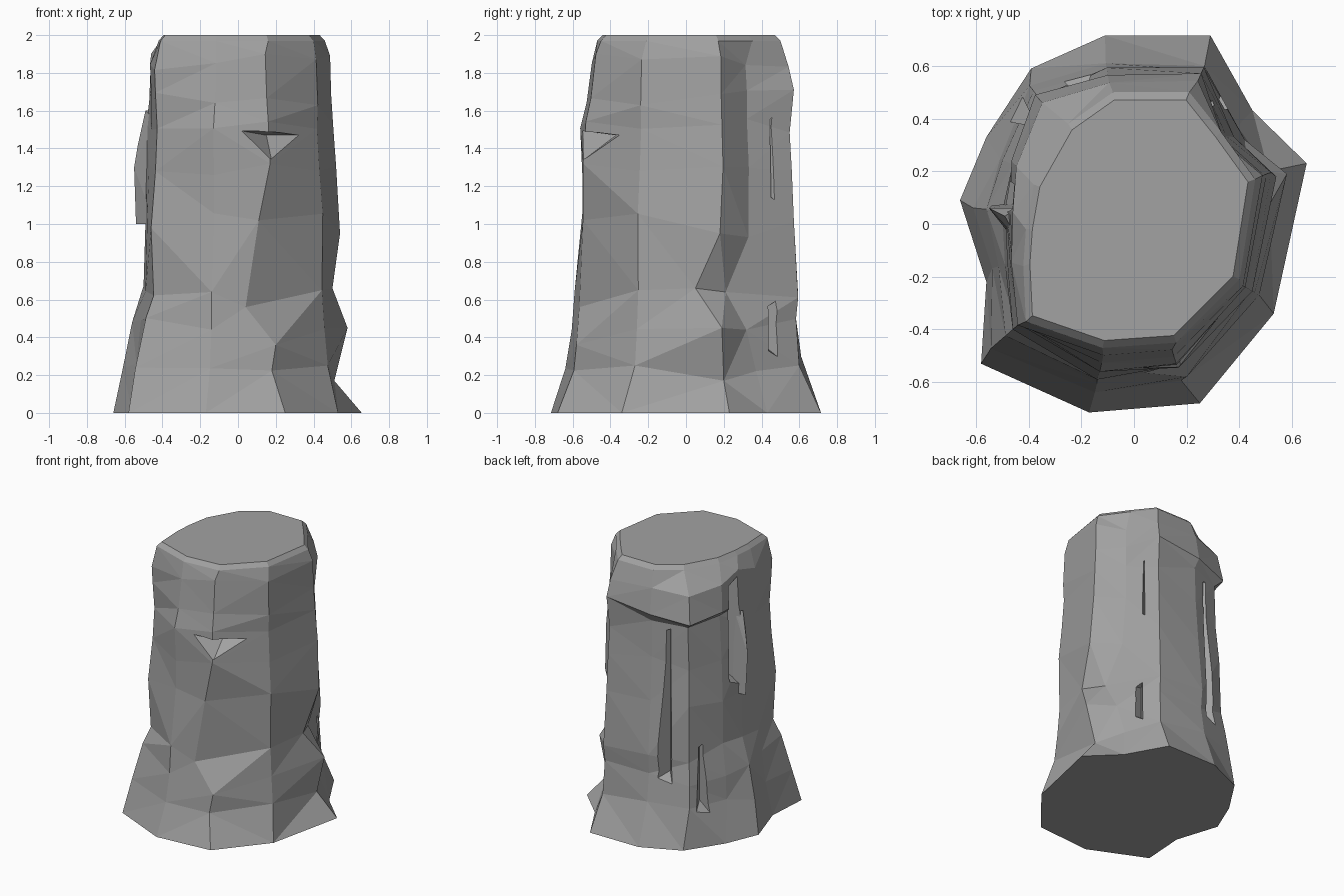
import bpy, bmesh, random

if "Cube" in bpy.data.objects:
    bpy.data.objects.remove(bpy.data.objects["Cube"])
random.seed(4)

stone = bpy.data.materials.new("grey stone")
stone.diffuse_color = (0.36, 0.36, 0.36, 1)
stone.use_nodes = True
stone.node_tree.nodes["Principled BSDF"].inputs["Base Color"].default_value = stone.diffuse_color

# outlines of twelve corners, anticlockwise from the front
BASE = [(-.17, -.715), (.25, -.68), (.53, -.34), (.655, .23), (.45, .43), (.29, .715),
        (-.11, .715), (-.39, .59), (-.56, .33), (-.66, .09), (-.56, -.22), (-.58, -.53)]
BODY = [(-.13, -.56), (.16, -.53), (.44, -.25), (.53, .20), (.37, .35), (.25, .56),
        (-.10, .57), (-.37, .49), (-.47, .23), (-.50, .05), (-.48, -.15), (-.46, -.40)]
RIM = [(-.12, -.47), (.16, -.45), (.40, -.21), (.46, .17), (.33, .35), (.21, .50),
       (-.08, .50), (-.25, .38), (-.38, .15), (-.41, -.02), (-.42, -.16), (-.41, -.37)]

# body rings: height -> outward scale of each corner, in percent
RINGS = {
    0.26: (114, 112, 108, 99, 106, 107, 107, 107, 108, 122, 112, 118),
    0.47: (108, 107, 104, 109, 104, 104, 102, 103, 106, 112, 107, 106),
    0.64: (104, 101, 101, 97, 98, 106, 104, 98, 98, 100, 102, 97),
    1.02: (98, 99, 102, 103, 98, 102, 98, 96, 98, 98, 100, 100),
    1.30: (98, 99, 98, 98, 95, 100, 94, 92, 95, 98, 98, 95),
    1.52: (100, 100, 95, 95, 92, 98, 92, 90, 92, 97, 96, 93),
    1.67: (94, 95, 96, 93, 92, 102, 100, 99, 99, 94, 96, 95),
    1.86: (89, 90, 94, 92, 90, 97, 94, 94, 95, 92, 97, 96),
}

# single corners that break from the rings: (ring, corner) -> position
BREAKS = {
    (1, 3): (.51, .20, .17), (2, 3): (.58, .19, .45), (2, 4): (.42, .32, .44),
    (3, 3): (.50, .05, .66), (3, 4): (.43, .21, .64), (4, 3): (.54, .18, .95),
    (4, 4): (.38, .33, .93), (2, 1): (.20, -.58, .36), (3, 1): (.04, -.565, .56),
    (4, 1): (.11, -.545, 1.02), (5, 1): (.17, -.545, 1.32), (3, 0): (-.14, -.59, .64),
    (6, 6): (-.09, .53, 1.61), (6, 7): (-.33, .45, 1.59), (6, 8): (-.43, .22, 1.62),
    (7, 6): (-.10, .565, 1.67), (7, 7): (-.375, .49, 1.63), (7, 8): (-.465, .24, 1.66),
}


def finish(bm, name):
    bmesh.ops.recalc_face_normals(bm, faces=bm.faces)
    me = bpy.data.meshes.new(name)
    bm.to_mesh(me)
    bm.free()
    me.materials.append(stone)
    ob = bpy.data.objects.new(name, me)
    bpy.context.collection.objects.link(ob)
    return ob


def hull(name, pts):
    bm = bmesh.new()
    for p in pts:
        bm.verts.new(p)
    res = bmesh.ops.convex_hull(bm, input=bm.verts)
    inside = {v for v in res["geom_interior"] if isinstance(v, bmesh.types.BMVert)}
    bmesh.ops.delete(bm, geom=list(inside), context='VERTS')
    return finish(bm, name)


# faceted rock pillar
bm = bmesh.new()
rings = [[bm.verts.new((x, y, 0)) for x, y in BASE]]
for r, (z, row) in enumerate(RINGS.items(), 1):
    ring = []
    for c, ((x, y), s) in enumerate(zip(BODY, row)):
        p = (x * s / 100, y * s / 100, z + random.uniform(-.045, .045))
        ring.append(bm.verts.new(BREAKS.get((r, c), p)))
    rings.append(ring)
rings.append([bm.verts.new((x, y, 1.97)) for x, y in RIM])
rings.append([bm.verts.new((x * .94, y * .94, 2)) for x, y in RIM])
for lo, hi in zip(rings, rings[1:]):
    for i in range(12):
        j = (i + 1) % 12
        bm.faces.new((lo[i], lo[j], hi[j], hi[i]))
sides = list(bm.faces)
bm.faces.new(rings[0][::-1])
bm.faces.new(rings[-1])
bmesh.ops.triangulate(bm, faces=sides, quad_method='SHORT_EDGE')
pillar = finish(bm, "rock_pillar")


def cut(pts):
    tool = hull("cutter", pts)
    tool.hide_render = True
    mod = pillar.modifiers.new("cut", 'BOOLEAN')
    mod.object = tool
    mod.operation = 'DIFFERENCE'
    mod.solver = 'EXACT'
    bpy.context.view_layer.objects.active = pillar
    bpy.ops.object.modifier_apply(modifier=mod.name)
    bpy.data.objects.remove(tool)


# pocket under the front brow
cut([(-.02, -.60, 1.50), (.46, -.34, 1.47), (.19, -.62, 1.28), (.27, -.68, 1.47), (.15, -.37, 1.47)])


# upright cracks: outer point, inner point, half width, bottom, top
def crack(outer, inner, w, z0, z1):
    dx, dy = outer[0] - inner[0], outer[1] - inner[1]
    n = (dx * dx + dy * dy) ** .5
    px, py = -dy / n * w, dx / n * w
    pts = []
    for s in (-1, 1):
        zs = (z0, z1) if s > 0 else (z0 + .08, z1 - .1)
        pts += [(outer[0] + px * s, outer[1] + py * s, z) for z in zs]
    pts += [(inner[0], inner[1], z) for z in (z0 + .15, z1 - .04)]
    cut(pts)


crack((-.56, .11), (-.38, .10), .11, 1.0, 1.88)
crack((-.24, .68), (-.20, .47), .13, .35, 1.60)
crack((-.54, .50), (-.37, .37), .11, .14, .75)
crack((.45, .54), (.29, .42), .08, .2, .62)
crack((.44, .58), (.28, .44), .07, 1.0, 1.6)

# thin flake standing out on the left
hull("side_flake", [(-.54, .07, 1.0), (-.55, .06, 1.3), (-.53, .05, 1.42), (-.49, .03, 1.6),
                    (-.44, .08, 1.0), (-.44, -.08, 1.0), (-.44, .06, 1.6), (-.44, -.06, 1.55)])
